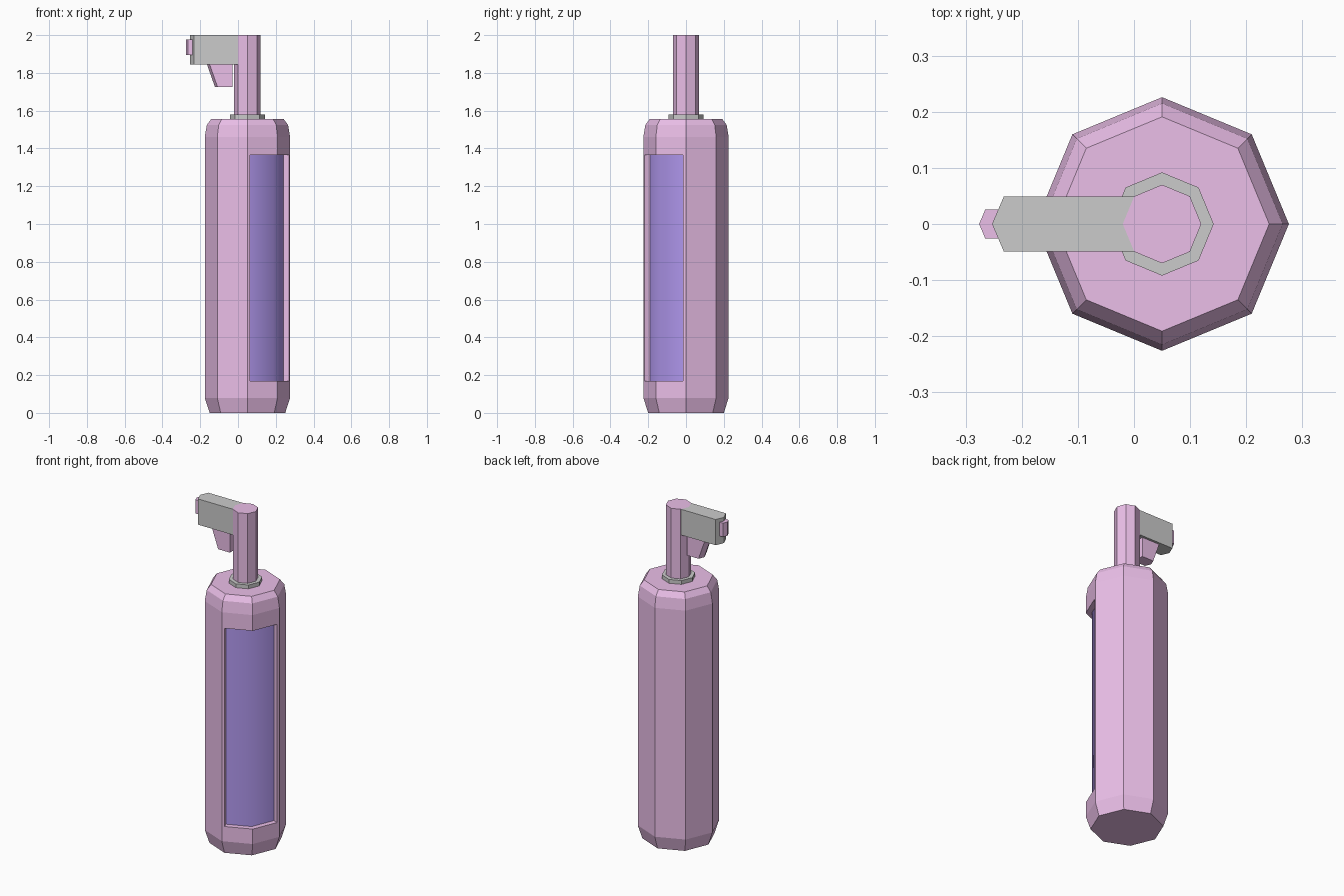
import bpy, bmesh
from math import cos, sin, pi
from mathutils import Vector

if "Cube" in bpy.data.objects:
    bpy.data.objects.remove(bpy.data.objects["Cube"])

AXIS_X = 0.05  # the cylinder axis sits right of centre to balance the nozzle


def material(name, rgb):
    m = bpy.data.materials.new(name)
    m.diffuse_color = (*rgb, 1)
    m.use_nodes = True
    m.node_tree.nodes["Principled BSDF"].inputs["Base Color"].default_value = m.diffuse_color
    return m


PINK = material("pink", (0.83, 0.52, 0.81))
BLUE = material("blue", (0.45, 0.32, 0.88))


def octagon(r, z):
    return [(AXIS_X + r * cos(i * pi / 4), r * sin(i * pi / 4), z) for i in range(8)]


def pointed(x0, x1, w, nose, z):
    """Plan outline with a blunt two-facet nose at x0 and a flat back at x1."""
    return [(x0, 0, z), (x0 + nose, -w, z), (x1, -w, z), (x1, w, z), (x0 + nose, w, z)]


def loft(name, rings, *mats, edit=None):
    """Skin stacked outlines (bottom to top) and cap both ends."""
    bm = bmesh.new()
    loops = [[bm.verts.new(p) for p in ring] for ring in rings]
    n = len(loops[0])
    for a, b in zip(loops, loops[1:]):
        for i in range(n):
            j = (i + 1) % n
            bm.faces.new((a[i], a[j], b[j], b[i]))
    bm.faces.new(loops[0][::-1])
    bm.faces.new(loops[-1])
    bmesh.ops.recalc_face_normals(bm, faces=bm.faces)
    if edit:
        edit(bm)
    me = bpy.data.meshes.new(name)
    bm.to_mesh(me)
    bm.free()
    for m in mats:
        me.materials.append(m)
    ob = bpy.data.objects.new(name, me)
    bpy.context.collection.objects.link(ob)
    return ob


def recess_label(bm):
    """Sink a two-facet label panel into the front right of the body."""
    bm.normal_update()
    faces = [f for f in bm.faces if f.calc_area() > 0.15
             and f.normal.x > 0.1 and f.normal.y < -0.1]
    bmesh.ops.inset_region(bm, faces=faces, thickness=0.016, depth=0,
                           use_even_offset=True, use_boundary=True)
    for v in {v for f in faces for v in f.verts}:
        v.co.z = 0.17 if v.co.z < 0.8 else 1.365
    # walls of the recess
    new = bmesh.ops.inset_region(bm, faces=faces, thickness=0, depth=0)
    bm.normal_update()
    for v in {v for f in faces for v in f.verts}:
        normals = [f.normal for f in v.link_faces if f in faces]
        n = sum(normals, Vector()).normalized()
        v.co -= n * 0.031 / n.dot(normals[0])
    for f in faces:
        f.material_index = 1
        f.smooth = True


# tank body with rounded shoulder and recessed label
loft("body", [octagon(r, z) for r, z in
              ((0.2, 0), (0.226, 0.08), (0.226, 1.46), (0.215, 1.525), (0.191, 1.557))],
     PINK, BLUE, edit=recess_label)

# collar and neck
loft("collar", [octagon(0.092, 1.55), octagon(0.092, 1.58)])
loft("neck", [octagon(0.07, 1.55), octagon(0.07, 2.0)], PINK)

# nozzle housing stops at the neck's left facets
housing = [[(-0.253, 0, z), (-0.232, -0.049, z), (0.0005, -0.049, z),
            (-0.0195, 0, z), (0.0005, 0.049, z), (-0.232, 0.049, z)] for z in (1.845, 2.0)]
loft("nozzle_housing", housing)
loft("nozzle_tip", [pointed(-0.276, -0.235, 0.026, 0.011, z) for z in (1.895, 1.978)], PINK)

# trigger tapering downwards
loft("trigger", [pointed(-0.122, -0.03, 0.035, 0.014, 1.725),
                 pointed(-0.166, -0.03, 0.035, 0.014, 1.85)], PINK)
